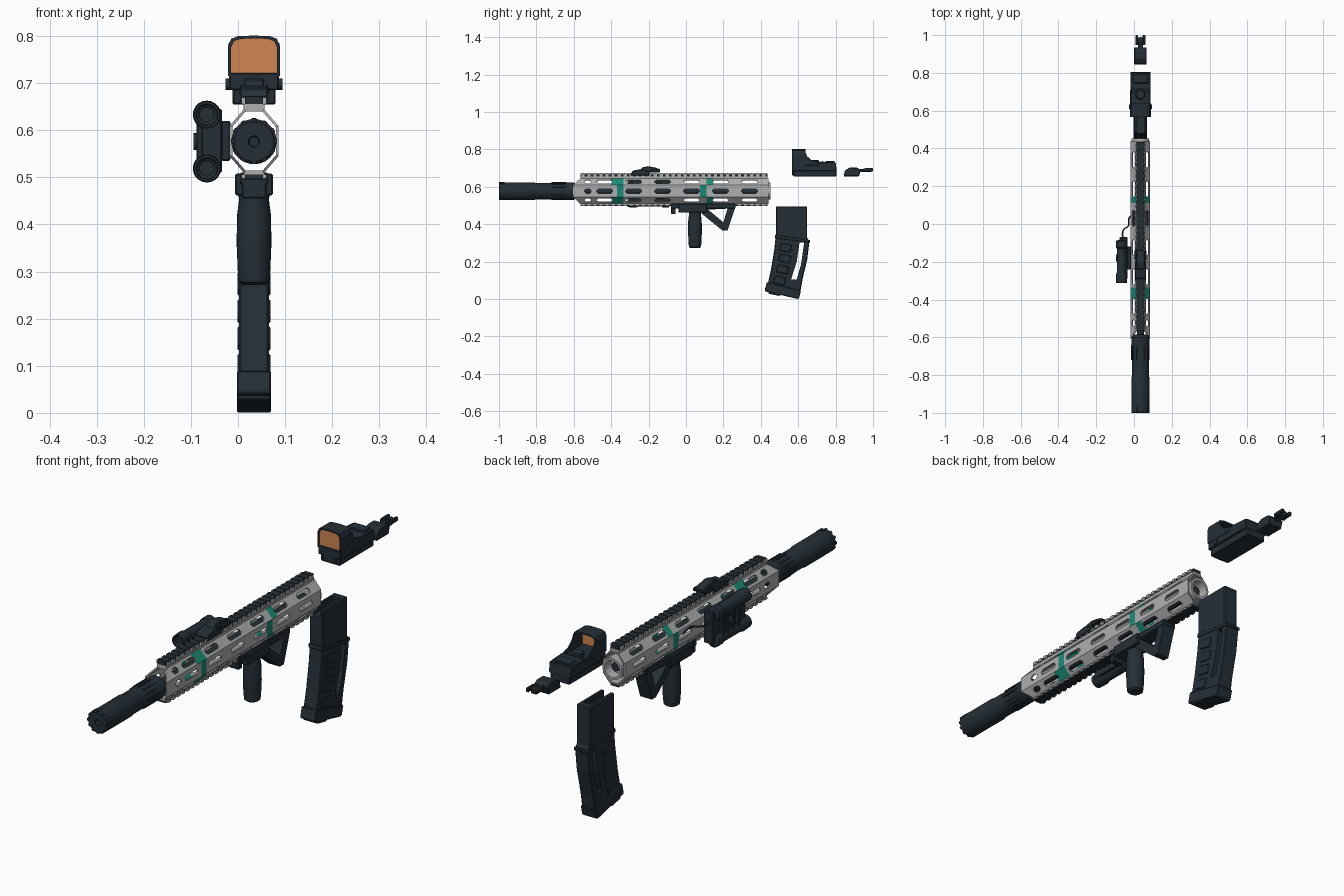
import bpy, bmesh, math
from mathutils import Vector, Matrix

if "Cube" in bpy.data.objects:
    bpy.data.objects.remove(bpy.data.objects["Cube"])

CX, CZ = 0.034, 0.577          # main axis of the long tube


def material(name, rgb):
    m = bpy.data.materials.new(name)
    m.diffuse_color = (*rgb, 1)
    m.use_nodes = True
    m.node_tree.nodes["Principled BSDF"].inputs["Base Color"].default_value = m.diffuse_color
    return m


DARK = material("dark slate", (0.018, 0.028, 0.037))
GREY = material("light grey", (0.42, 0.43, 0.42))
TEAL = material("teal", (0.012, 0.26, 0.19))
ORANGE = material("orange glass", (0.62, 0.24, 0.085))


def finish(name, bm, mats, bevel=0, smooth=False):
    me = bpy.data.meshes.new(name)
    bm.to_mesh(me)
    bm.free()
    ob = bpy.data.objects.new(name, me)
    bpy.context.collection.objects.link(ob)
    for m in mats:
        me.materials.append(m)
    if smooth:
        bpy.context.view_layer.objects.active = ob
        ob.select_set(True)
        bpy.ops.object.shade_smooth_by_angle(angle=math.radians(35))
        ob.select_set(False)
    if bevel:
        b = ob.modifiers.new("bevel", 'BEVEL')
        b.width, b.segments, b.limit_method = bevel, 1, 'ANGLE'
    return ob


def add_prism(bm, pts, axis, a, b):
    """Extrude a 2D outline along an axis; x uses (y,z), y uses (x,z), z uses (x,y)."""
    def put(p, t):
        return {'x': (t, *p), 'y': (p[0], t, p[1]), 'z': (*p, t)}[axis]
    lo = [bm.verts.new(put(p, a)) for p in pts]
    hi = [bm.verts.new(put(p, b)) for p in pts]
    n = len(pts)
    fs = [bm.faces.new(lo), bm.faces.new(hi[::-1])]
    fs += [bm.faces.new((lo[i], hi[i], hi[(i + 1) % n], lo[(i + 1) % n])) for i in range(n)]
    bmesh.ops.recalc_face_normals(bm, faces=fs)
    return lo + hi


def prism(name, pts, axis, a, b, mat=DARK, bevel=0.003):
    bm = bmesh.new()
    add_prism(bm, pts, axis, a, b)
    return finish(name, bm, [mat], bevel)


def add_box(bm, x, y, z):
    return add_prism(bm, [(x[0], y[0]), (x[1], y[0]), (x[1], y[1]), (x[0], y[1])], 'z', *z)


def boxes(name, items, mat=DARK, bevel=0.003):
    bm = bmesh.new()
    for x, y, z in items:
        add_box(bm, x, y, z)
    return finish(name, bm, [mat], bevel)


def lathe(name, prof, axis, centre, mat=DARK, n=32):
    """Spin (distance along axis, radius) points around an axis."""
    bm = bmesh.new()
    rings = []
    for t, r in prof:
        ring = []
        for i in range(n):
            a = 2 * math.pi * i / n
            c, s = r * math.cos(a), r * math.sin(a)
            v = {'x': (t, c, s), 'y': (c, t, s), 'z': (c, s, t)}[axis]
            ring.append(bm.verts.new(Vector(centre) + Vector(v)))
        rings.append(ring)
    for p, q in zip(rings, rings[1:]):
        for i in range(n):
            bm.faces.new((p[i], p[(i + 1) % n], q[(i + 1) % n], q[i]))
    bm.faces.new(rings[0])
    bm.faces.new(rings[-1])
    bmesh.ops.recalc_face_normals(bm, faces=bm.faces)
    return finish(name, bm, [mat], smooth=True)


def cut(ob, cutter):
    cutter.hide_render = True
    cutter.display_type = 'WIRE'
    m = ob.modifiers.new("cut", 'BOOLEAN')
    m.operation, m.object, m.solver = 'DIFFERENCE', cutter, 'EXACT'


def mid(w):
    return (CX - w, CX + w)


# Handguard: octagonal shell with stepped teal bands
octa = [(.021, .068), (.052, .032), (.052, -.032), (.021, -.068)]
octa += [(-x, z) for x, z in octa[::-1]]
ys = [None, -.40, -.37, -.335, .075, .11, .145, .44]
bm = bmesh.new()
rings = [[bm.verts.new((CX + x, (-.605 if abs(x) > .03 else -.565) if y is None else y, CZ + z))
          for x, z in octa] for y in ys]
for s in range(len(ys) - 1):
    for i in range(8):
        j = (i + 1) % 8
        f = bm.faces.new((rings[s][i], rings[s][j], rings[s + 1][j], rings[s + 1][i]))
        if s == 2 or (s in (1, 5) and i % 2 == 0) or (s == 4 and i % 4 == 1):
            f.material_index = 1
guard = finish("handguard", bm, [GREY, TEAL])
sol = guard.modifiers.new("wall", 'SOLIDIFY')
sol.thickness, sol.offset = 0.006, -1

# Elongated slots through the six side walls
bm = bmesh.new()
spots = [(-.525, .036)] + [(-.435 + .155 * k, .085) for k in range(6)]
for cx, cz, ang in [(.052, 0, 0), (.0365, .05, .69), (.0365, -.05, -.69),
                    (-.052, 0, math.pi), (-.0365, .05, math.pi - .69), (-.0365, -.05, math.pi + .69)]:
    for y, length in spots:
        h, w, c = .012, length / 2, .008
        outline = [(-w + c, -h), (w - c, -h), (w, -h + c), (w, h - c),
                   (w - c, h), (-w + c, h), (-w, h - c), (-w, -h + c)]
        vs = add_prism(bm, outline, 'x', -.013, .013)
        m = Matrix.Translation((CX + cx, y, CZ + cz)) @ Matrix.Rotation(-ang, 4, 'Y')
        bmesh.ops.transform(bm, matrix=m, verts=vs)
cut(guard, finish("slot_cutter", bm, []))

# Top and bottom toothed rails with dark covers
for name, z0, z1, z2, z3 in [("top", .643, .656, .670, .673), ("bottom", .513, .506, .498, .496)]:
    def zz(a, b):
        return (min(a, b), max(a, b))
    ends = (-.565, .435)
    boxes(name + "_rail_base", [(mid(.022), ends, zz(z0, z1))], GREY, 0)
    boxes(name + "_rail_teeth", [(mid(.027), (-.56 + .0322 * k, -.542 + .0322 * k), zz(z1, z2))
                                 for k in range(31)], GREY, 0)
    boxes(name + "_rail_cover", [(mid(.019), ends, zz(z1, z2 * .5 + z3 * .5))]
          + [(mid(.023), (-.556 + .0322 * k, -.546 + .0322 * k), zz(z2, z3)) for k in range(31)], DARK, 0)

# Barrel, rear nut and front tube
lathe("barrel", [(-.6, .018), (.43, .018)], 'y', (CX, 0, CZ), n=16)
lathe("barrel_nut", [(.40, .046), (.452, .046), (.452, .036), (.41, .034), (.41, .018)],
      'y', (CX, 0, CZ), GREY, 24)
lathe("front_tube", [(-.96, .010), (-1, .012), (-1, .042), (-.994, .048), (-.815, .048), (-.805, .045),
                     (-.66, .045), (-.645, .048), (-.60, .048), (-.585, .03)], 'y', (CX, 0, CZ - .001), n=40)
bm = bmesh.new()
for k in range(12):
    rot = Matrix.Translation((CX, 0, CZ)) @ Matrix.Rotation(k * math.pi / 6, 4, 'Y')
    vs = add_box(bm, (-.004, .004), (-.72, -.64), (.043, .049))
    vs += add_box(bm, (-.005, .005), (-.9995, -.97), (.037, .0485))
    bmesh.ops.transform(bm, matrix=rot, verts=vs)
finish("front_tube_ribs", bm, [DARK])

# Side unit on the left, with two lens barrels, fins, mount and cable
boxes("side_unit_body", [((-.078, -.034), (-.29, -.07), (.51, .645)),
                         ((-.036, -.016), (-.24, -.12), (.535, .62))])
for z in (.633, .519):
    lathe("side_unit_lens", [(-.29, .016), (-.295, .022), (-.312, .023), (-.312, .028), (-.27, .030), (-.255, .025),
                             (-.13, .025), (-.125, .029), (-.09, .029), (-.085, .018)],
          'y', (-.066, 0, z), n=20)
boxes("side_unit_fins", [((-.088, -.05), (-.245 + .035 * k, -.225 + .035 * k), (.525, .625)) for k in range(4)])
lathe("side_unit_knob", [(-.095, .018), (-.07, .018)], 'x', (0, -.18, .576), n=16)
cu = bpy.data.curves.new("cable", 'CURVE')
cu.dimensions, cu.bevel_depth, cu.bevel_resolution = '3D', .004, 1
sp = cu.splines.new('BEZIER')
pts = [(-.06, -.09, .6), (-.055, -.03, .6), (-.03, -.01, .6), (-.026, .03, .6), (-.016, .045, .585)]
sp.bezier_points.add(len(pts) - 1)
for bp, p in zip(sp.bezier_points, pts):
    bp.co = p
    bp.handle_left_type = bp.handle_right_type = 'AUTO'
cu.materials.append(DARK)
bpy.context.collection.objects.link(bpy.data.objects.new("cable", cu))

# Lower grips: top plate, front stop, upright grip and open angled brace
boxes("grip_plate", [(mid(.030), (-.08, .265), (.484, .510)), (mid(.040), (-.04, .11), (.462, .508)),
                     (mid(.026), (-.08, -.055), (.455, .49))])
lathe("upright_grip", [(.272, .024), (.278, .032), (.30, .0345), (.36, .037), (.42, .036),
                       (.45, .032), (.49, .034)], 'z', (CX, .048, 0), n=24)
brace = prism("angled_brace", [(.083, .49), (.265, .495), (.254, .462), (.222, .366), (.195, .366), (.083, .457)],
              'x', *mid(.028), bevel=0)
cut(brace, prism("brace_cutter", [(.118, .478), (.222, .483), (.2, .41)], 'x', *mid(.1), bevel=0))

# Curved box magazine with slotted side, ribs and base
mag = prism("magazine", [(.48, .495), (.48, .34), (.472, .265), (.455, .16), (.435, .07), (.61, .03), (.623, .105),
                         (.648, .21), (.659, .30), (.661, .31), (.648, .325), (.648, .495)],
            'x', *mid(.032), bevel=.004)
cut(mag, prism("mag_slot_cutter", [(.607, .302), (.632, .302), (.615, .185), (.592, .105), (.562, .105), (.592, .2)],
               'x', *mid(.1), bevel=0))
cut(mag, boxes("mag_top_cutter", [(mid(.018), (.47, .62), (.465, .52))], bevel=0))
prism("magazine_base", [(.432, .09), (.421, .047), (.425, .04), (.598, 0), (.605, .005), (.615, .045)],
      'x', *mid(.036))
for k in range(5):
    z, y = .30 - .058 * k, .505 - .0035 * k * k
    prism("magazine_panel", [(y, z), (y + .062, z - .012), (y + .052, z - .052), (y - .008, z - .04)], 'x', *mid(.035))
prism("magazine_collar", [(.476, .345), (.664, .315), (.664, .300), (.474, .325)], 'x', *mid(.034))

# Reflex optic: mount, body, hood, cheeks and glass
boxes("optic_mount", [(mid(.046), (.575, .805), (.655, .694)), (mid(.030), (.567, .58), (.66, .70))])
prism("optic_body", [(.567, .685), (.567, .722), (.69, .722), (.72, .735), (.80, .73), (.806, .685)], 'x', *mid(.053))


def arch(w, top, base, c):
    return [(CX - w, base), (CX - w, top - c), (CX - w + c * .3, top - c * .3), (CX - w + c, top - c * .05),
            (CX, top), (CX + w - c, top - c * .05), (CX + w - c * .3, top - c * .3), (CX + w, top - c), (CX + w, base)]


prism("optic_hood", arch(.055, .801, .715, .022) + arch(.049, .795, .715, .02)[::-1], 'y', .567, .638, bevel=0)
for s in (-1, 1):
    prism("optic_cheek", [(.60, .715), (.60, .78), (.638, .785), (.648, .763), (.672, .742), (.71, .73), (.71, .715)],
          'x', CX + s * .047, CX + s * .0545, bevel=.001)
prism("optic_glass", arch(.0495, .7955, .72, .02), 'y', .574, .580, ORANGE, 0)
lathe("optic_button", [(.72, .026), (.738, .026), (.742, .022)], 'z', (CX, .685, 0), n=20)
lathe("optic_side_knobs", [(CX - .061, .012), (CX + .061, .012)], 'x', (0, .62, .698), n=12)
boxes("optic_rear_step", [(mid(.04), (.745, .795), (.72, .738))])

# Folded front sight
prism("front_sight_base", [(-.297, .66), (-.285, .687), (-.235, .695), (-.195, .68), (-.195, .66)], 'x', *mid(.030))
prism("front_sight_arm", [(-.25, .675), (-.235, .703), (-.205, .71), (-.165, .703), (-.137, .693), (-.14, .677),
                          (-.2, .675)], 'x', *mid(.021))
boxes("front_sight_ears", [((CX + s * .026 - .006, CX + s * .026 + .006), (-.19, -.14), (.676, .692))
                           for s in (-1, 1)])

# Folded rear sight
prism("rear_sight_base", [(.843, .656), (.85, .688), (.875, .702), (.915, .702), (.935, .69), (.925, .656)],
      'x', *mid(.033))
boxes("rear_sight_arm", [(mid(.014), (.92, .975), (.680, .694)), (mid(.027), (.948, .962), (.680, .698))])
boxes("rear_sight_prongs", [((CX + s * .019 - .007, CX + s * .019 + .007), (.955, 1.0), (.682, .700))
                            for s in (-1, 1)])
lathe("rear_sight_ring", [(.678, .013), (.697, .013)], 'z', (CX, .978, 0), n=16)
